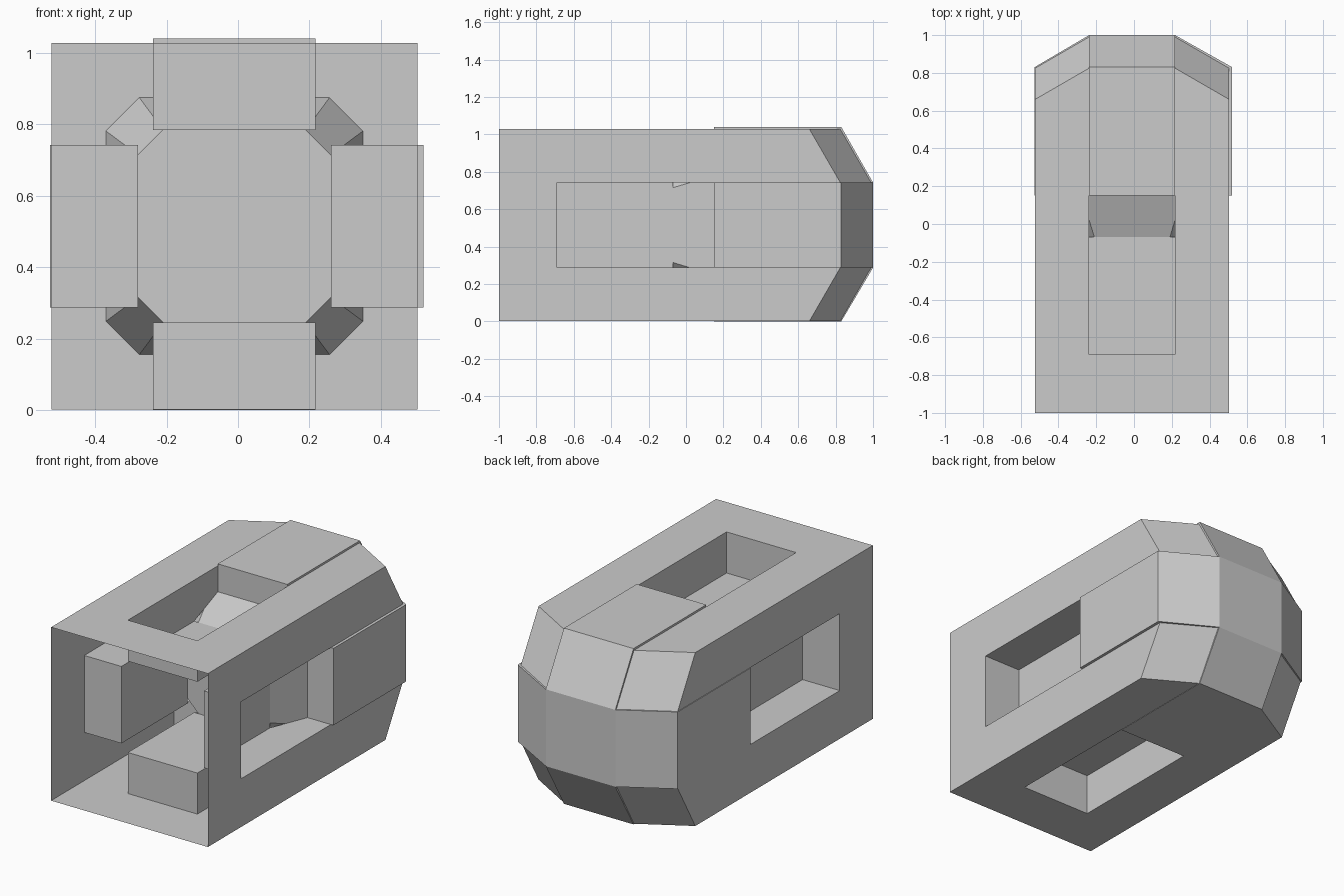
import bpy
import math
from mathutils import Matrix, Vector

cube = bpy.data.objects.get("Cube")
if cube:
    bpy.data.objects.remove(cube, do_unlink=True)

grey = bpy.data.materials.new("light_grey")
grey.use_nodes = True
grey.diffuse_color = (0.6, 0.6, 0.6, 1)
grey.node_tree.nodes["Principled BSDF"].inputs["Base Color"].default_value = (0.6, 0.6, 0.6, 1)

CENTRE = Vector((-0.01, 0, 0.515))
HALF, SLOT = 0.513, 0.2275           # half widths of body and slot
FRONT, SLOT_FRONT, WALL = -1.0, -0.69, 0.15
NOSE, FLOOR, RIM = -0.07, 0.27, 0.36  # bulge front, pocket floor, bulge rim
SHOULDER, BACK = 0.825, 0.99
GRID = (-HALF, -SLOT, SLOT, HALF)


def build(name, polygons, turn=0):
    """Make an object from polygons, turned about the long axis in quarters."""
    rot = Matrix.Rotation(turn * math.pi / 2, 3, "Y")
    verts, faces = [], []
    for poly in polygons:
        faces.append(range(len(verts), len(verts) + len(poly)))
        verts += [rot @ Vector(p) + CENTRE for p in poly]
    mesh = bpy.data.meshes.new(name)
    mesh.from_pydata(verts, [], [list(f) for f in faces])
    mesh.materials.append(grey)
    obj = bpy.data.objects.new(name, mesh)
    bpy.context.collection.objects.link(obj)
    return obj


def dome_y(u, h):
    """Depth of the faceted back end."""
    step = BACK - SHOULDER
    return BACK - step * (abs(u) > 0.4) - step * (abs(h) > 0.4)


def prism(profile, half):
    """Extrude a (y, h) profile across u."""
    a = [(-half, y, h) for y, h in profile]
    b = [(half, y, h) for y, h in profile]
    n = len(profile)
    sides = [(a[i], a[(i + 1) % n], b[(i + 1) % n], b[i]) for i in range(n)]
    return [a[::-1], b] + sides


sides = (("top", 0.012), ("left", 0.017), ("bottom", 0.002), ("right", 0.004))
for turn, (side, lift) in enumerate(sides):
    # Outer wall with a slot
    wall = []
    for i in range(3):
        u0, u1 = GRID[i], GRID[i + 1]
        e0, e1 = dome_y(u0, HALF), dome_y(u1, HALF)
        rows = ((FRONT, FRONT), (SLOT_FRONT, SLOT_FRONT), (WALL, WALL), (e0, e1))
        for j in range(3):
            if (i, j) != (1, 1):
                (a0, a1), (b0, b1) = rows[j], rows[j + 1]
                wall.append([(u0, a0, HALF), (u1, a1, HALF), (u1, b1, HALF), (u0, b0, HALF)])
    build(side + "_wall", wall, turn)

    # Recessed pocket: cheeks, front end and floor
    profile = [(SLOT_FRONT, HALF), (WALL, HALF), (WALL, RIM), (NOSE, FLOOR), (SLOT_FRONT, FLOOR)]
    pocket = [[(s * SLOT, y, h) for y, h in profile] for s in (-1, 1)]
    pocket.append([(-SLOT, SLOT_FRONT, HALF), (SLOT, SLOT_FRONT, HALF),
                   (SLOT, SLOT_FRONT, FLOOR), (-SLOT, SLOT_FRONT, FLOOR)])
    pocket.append([(-SLOT, SLOT_FRONT, FLOOR), (SLOT, SLOT_FRONT, FLOOR),
                   (SLOT, NOSE, FLOOR), (-SLOT, NOSE, FLOOR)])
    build(side + "_pocket", pocket, turn)

    # Raised strip running over the back shoulder
    top = HALF + lift
    strip = [(WALL, top), (0.83, top), (1.0, SLOT), (0.95, SLOT), (0.80, HALF - 0.03), (WALL, HALF - 0.03)]
    build(side + "_strip", prism(strip, SLOT), turn)

# Faceted back end
back = []
for i in range(3):
    for j in range(3):
        corners = ((i, j), (i, j + 1), (i + 1, j + 1), (i + 1, j))
        back.append([(GRID[a], dome_y(GRID[a], GRID[b]), GRID[b]) for a, b in corners])
build("back_end", back)
build("back_cap", prism([(0.96, -SLOT), (1.0, -SLOT), (1.0, SLOT), (0.96, SLOT)], SLOT))

# Inner wall with a tapered eight-sided bulge
build("inner_wall", [[(-HALF, WALL, -HALF), (HALF, WALL, -HALF), (HALF, WALL, HALF), (-HALF, WALL, HALF)]])


def octagon(y, r):
    c = r * 0.74
    pts = ((c, r), (r, c), (r, -c), (c, -r), (-c, -r), (-r, -c), (-r, c), (-c, r))
    return [(x, y, z) for x, z in pts]


rim, nose = octagon(WALL, RIM), octagon(NOSE, FLOOR)
build("inner_bulge", [nose] + [(rim[i], rim[i - 1], nose[i - 1], nose[i]) for i in range(8)])
